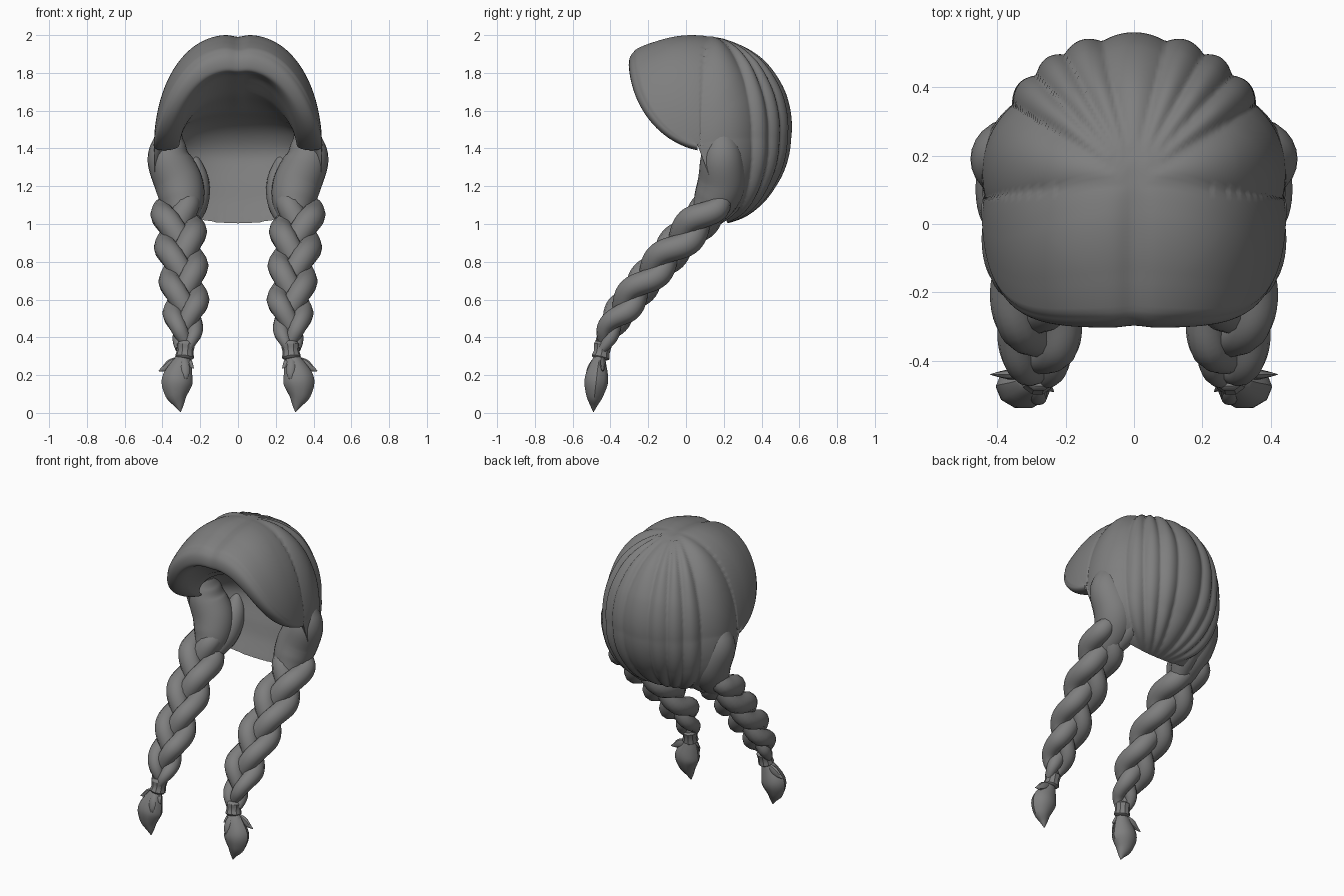
import bpy, bmesh, math
from mathutils import Vector

if "Cube" in bpy.data.objects:
    bpy.data.objects.remove(bpy.data.objects["Cube"])

hair = bpy.data.materials.new("grey_hair")
hair.diffuse_color = (0.21, 0.21, 0.21, 1)
hair.use_nodes = True
hair.node_tree.nodes["Principled BSDF"].inputs["Base Color"].default_value = hair.diffuse_color


def lerp_table(table, t):
    """Lookup in a list of (key, value) pairs."""
    if t <= table[0][0]:
        return table[0][1]
    for (a, va), (b, vb) in zip(table, table[1:]):
        if t <= b:
            return va + (vb - va) * (t - a) / (b - a)
    return table[-1][1]


def catmull(pts, n):
    """Smooth samples through points of any dimension."""
    pts = [Vector(p) for p in pts]
    out = []
    for i in range(n + 1):
        u = i / n * (len(pts) - 1)
        k = min(int(u), len(pts) - 2)
        f = u - k
        p1, p2 = pts[k], pts[k + 1]
        p0 = pts[k - 1] if k > 0 else p1 * 2 - p2
        p3 = pts[k + 2] if k + 2 < len(pts) else p2 * 2 - p1
        out.append(0.5 * (2 * p1 + (p2 - p0) * f + (2 * p0 - 5 * p1 + 4 * p2 - p3) * f * f
                          + (3 * p1 - p0 - 3 * p2 + p3) * f ** 3))
    return out


def finish(name, bm, angle=40):
    bmesh.ops.remove_doubles(bm, verts=bm.verts, dist=0.0004)
    bmesh.ops.recalc_face_normals(bm, faces=bm.faces)
    me = bpy.data.meshes.new(name)
    bm.to_mesh(me)
    bm.free()
    me.materials.append(hair)
    ob = bpy.data.objects.new(name, me)
    bpy.context.collection.objects.link(ob)
    bpy.ops.object.select_all(action='DESELECT')
    ob.select_set(True)
    bpy.context.view_layer.objects.active = ob
    bpy.ops.object.shade_smooth_by_angle(angle=math.radians(angle))
    return ob


def tube(name, centres, radii, side=1, flat=1.0, seg=12, angle=40):
    """Closed tube along centres; flat squashes it front to back."""
    bm = bmesh.new()
    rings = []
    cs = [Vector((c[0] * side, c[1], c[2])) for c in centres]
    for i, c in enumerate(cs):
        t = (cs[min(i + 1, len(cs) - 1)] - cs[max(i - 1, 0)]).normalized()
        b = t.cross(Vector((1, 0, 0.01))).normalized()
        a = b.cross(t)
        rings.append([bm.verts.new(c + radii[i] * (a * math.cos(j * math.tau / seg)
                      + b * flat * math.sin(j * math.tau / seg))) for j in range(seg)])
    for r0, r1 in zip(rings, rings[1:]):
        for j in range(seg):
            bm.faces.new((r0[j], r0[(j + 1) % seg], r1[(j + 1) % seg], r1[j]))
    bm.faces.new(rings[0])
    bm.faces.new(rings[-1])
    return finish(name, bm, angle)


def smooth_tube(name, pts, n, **kw):
    """Tube through (x, y, z, radius) points."""
    s = catmull(pts, n)
    return tube(name, [p[:3] for p in s], [max(p[3], 0.002) for p in s], **kw)


# Hair cap: half hoops that hinge on a side-to-side axis, from nape to front roll
PY, PZ, HALF = 0.06, 1.42, 0.447
NAPE, FRONT = -69, 122
OUTER = [(-69, .445), (-55, .455), (-29, .462), (3, .488), (31, .534), (53, .562),
         (76, .577), (91, .58), (111, .592), (122, .605)]
GROOVES = [-13, 13, 29, 43, 58, 97, 180]     # strand borders, degrees around the crown
BUMPS = [.02, .02, .02, .022, .026, .014]


def strand_bump(x, y):
    dx, dy = abs(x), y - 0.13
    az = math.degrees(math.atan2(dx, dy))
    for a, b, amp in zip(GROOVES, GROOVES[1:], BUMPS):
        if az <= b:
            f = max(0.0, (az - a) / (b - a))
            fade = min(1.0, math.hypot(dx, dy) / 0.3)
            return amp * fade * (math.sin(math.pi * f) ** 0.9 - 0.55)
    return 0


# rows: angle, hoop height, hoop half width, strand strength, rim roundness
rows = []
N_OUT = 110
for i in range(N_OUT + 1):
    ang = NAPE + (FRONT - NAPE) * i / N_OUT
    edge = min(1, i / 6) * min(1, (N_OUT - i) / 16)
    rows.append((ang, lerp_table(OUTER, ang), HALF, 0.4 + 0.6 * edge, 0))
curl = [(122, .605, HALF), (127, .59, .443), (130.5, .56, .425), (132, .53, .39),
        (130, .502, .35), (126, .46, .32), (123, .40, .31)]
rows += [(p[0], p[1], p[2], 0, math.sin(math.pi * (i + 1) / 24))
         for i, p in enumerate(catmull(curl, 24)[1:])]
# inner lining: sloping ceiling, then the back of the neck
lining = [(123, .40, .31), (115, .29, .31), (95, .215, .32), (70, .18, .33), (40, .20, .35),
          (10, .25, .365), (-10, .285, .38), (-28, .295, .39), (-45, .325, .40), (-65, .415, .43)]
rows += [(p[0], p[1], p[2], 0, 0) for p in catmull(lining, 27)[1:]]

SQUARE = [(-69, .58), (-40, .75), (0, 1.0)]      # blunt lower edge at the nape
WIDE = [(-69, .87), (40, .87), (80, .81), (140, .81)]
bm = bmesh.new()
COLS = 160
grid = []
for ang, r, a, k, rnd in rows:
    line = []
    for j in range(COLS + 1):
        th = math.pi * j / COLS
        c, s = math.cos(th), max(0, math.sin(th))
        t = max(0, (ang - NAPE) / (129 - NAPE))
        phi = math.radians(ang + 42 * (1 - s) * t)      # lower sides sweep forward
        h = s ** lerp_table(SQUARE, ang)
        x = a * math.copysign(abs(c) ** lerp_table(WIDE, ang), c)
        y, z = r * h * math.cos(phi), r * h * math.sin(phi)
        d = 1 + k * strand_bump(x, y + PY) / 0.5
        # parting notch along the front roll
        if ang > 60:
            d -= 0.018 * math.exp(-(x / 0.04) ** 2) * min(1, (ang - 60) / 40)
        z -= 0.03 * rnd * (1 - s) ** 2                  # rounded ends of the roll
        line.append(bm.verts.new((x * d, PY + y * d, PZ + z * d)))
    grid.append(line)
for i in range(len(grid)):
    r0, r1 = grid[i], grid[(i + 1) % len(grid)]
    for j in range(COLS):
        bm.faces.new((r0[j], r0[j + 1], r1[j + 1], r1[j]))
finish("hair_cap", bm, 80)

# Braids, one on each side
PATH = catmull([(.345, .225, 1.22), (.32, .1, 1.05), (.305, -.04, .9), (.29, -.19, .73),
                (.28, -.32, .57), (.28, -.405, .44), (.28, -.445, .34)], 72)
WIDTH = [(.34, .36), (.42, .62), (.55, .88), (.75, .94), (1.0, 1.03), (1.1, .95), (1.17, .65), (1.22, .3)]

for side, word in ((-1, "left"), (1, "right")):
    # wide gathered sheet that feeds the braid
    smooth_tube(word + "_side_gather",
                [(.35, .17, 1.50, .05), (.365, .185, 1.43, .088), (.365, .19, 1.34, .115),
                 (.315, .19, 1.22, .128), (.295, .15, 1.12, .115), (.295, .09, 1.03, .075),
                 (.295, .03, .97, .03)],
                40, side=side, seg=24)
    # inner fold running down from the neck
    smooth_tube(word + "_inner_gather",
                [(.23, .33, 1.36, .02), (.225, .28, 1.24, .07), (.235, .21, 1.12, .08),
                 (.26, .12, 1.02, .055)], 24, side=side, seg=20)
    # three woven strands
    for n in range(3):
        centres, radii = [], []
        for i, p in enumerate(PATH):
            tan = (PATH[min(i + 1, len(PATH) - 1)] - PATH[max(i - 1, 0)]).normalized()
            depth = Vector((1, 0, 0)).cross(tan).normalized()
            w = lerp_table(WIDTH, p.z)
            ph = math.tau * ((1.05 - p.z) / 0.54 + n / 3) + math.pi / 2
            centres.append(p + Vector((1, 0, 0)) * 0.078 * w * math.sin(ph)
                           + depth * 0.038 * w * math.sin(2 * ph))
            radii.append(0.067 * w)
        tube(f"{word}_braid_strand_{n + 1}", centres, radii, side=side)
    # tie
    smooth_tube(word + "_tie", [(.278, -.437, .372, .040), (.278, -.44, .36, .050),
                                (.28, -.445, .325, .044), (.283, -.452, .295, .050),
                                (.284, -.454, .285, .036)], 8, side=side, seg=10, angle=30)
    # tuft below the tie
    smooth_tube(word + "_tuft", [(.283, -.452, .31, .028), (.30, -.465, .25, .058),
                                 (.322, -.475, .17, .082), (.325, -.483, .10, .062),
                                 (.312, -.488, .045, .028), (.305, -.49, .005, .002)],
                24, side=side, flat=.8, seg=10)
    # loose wisps
    smooth_tube(word + "_outer_wisp", [(.30, -.44, .29, .012), (.35, -.44, .262, .026),
                                       (.385, -.44, .238, .018), (.42, -.44, .222, .002)],
                10, side=side, flat=.6, seg=8)
    smooth_tube(word + "_front_wisp", [(.285, -.475, .30, .010), (.282, -.505, .25, .024),
                                       (.28, -.52, .20, .020), (.29, -.52, .165, .002)],
                10, side=side, flat=.5, seg=8)
    smooth_tube(word + "_inner_wisp", [(.28, -.46, .29, .010), (.26, -.475, .265, .020),
                                       (.235, -.49, .235, .002)],
                8, side=side, flat=.6, seg=8)
